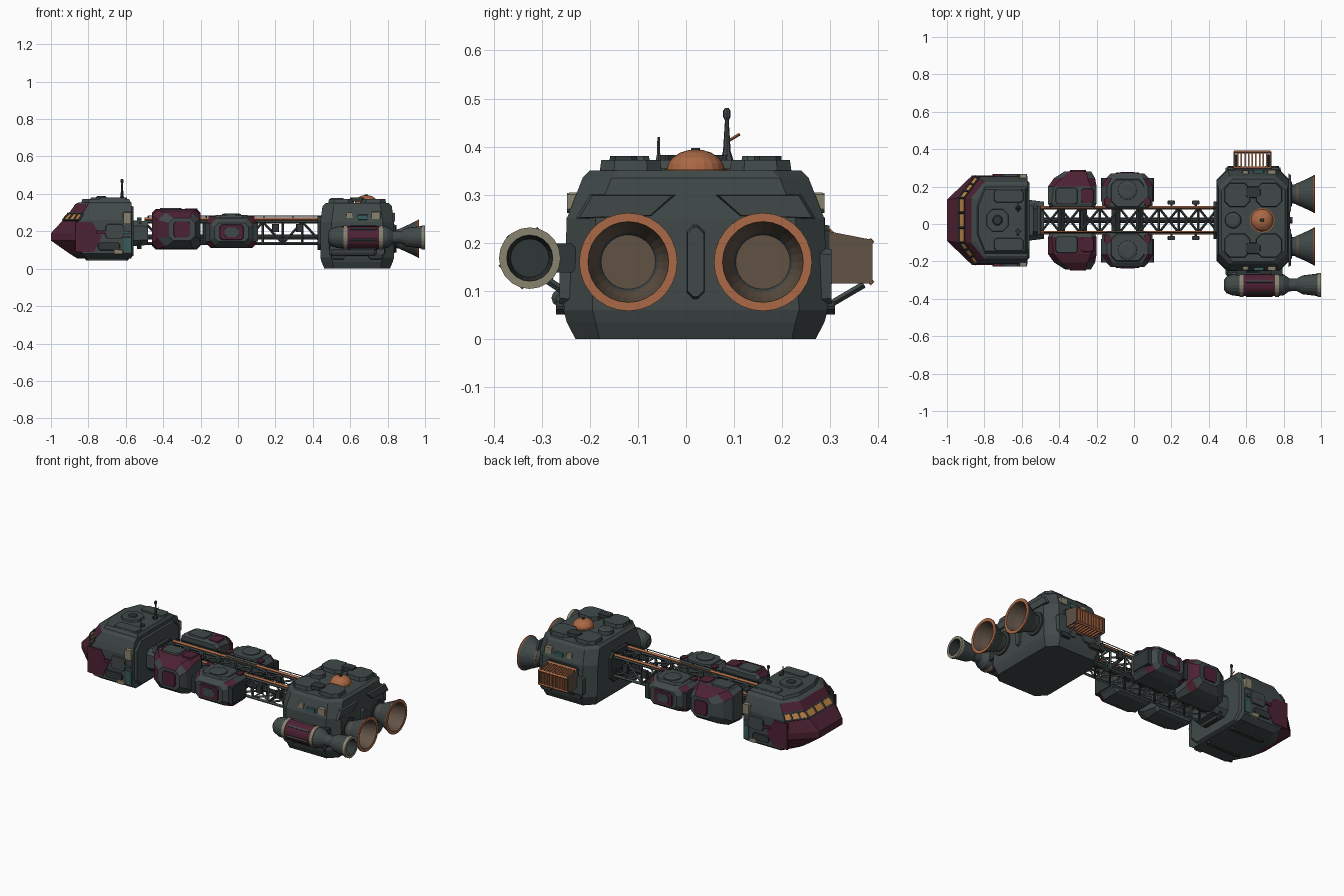
import bpy, bmesh, math
from mathutils import Vector

if "Cube" in bpy.data.objects:
    bpy.data.objects.remove(bpy.data.objects["Cube"])

MATS = {}
def material(name, rgb):
    m = bpy.data.materials.new(name)
    m.use_nodes = True
    m.diffuse_color = (*rgb, 1)
    m.node_tree.nodes["Principled BSDF"].inputs["Base Color"].default_value = (*rgb, 1)
    MATS[name] = m

material("hull", (.052, .066, .066))
material("trim", (.03, .037, .037))
material("maroon", (.075, .016, .033))
material("copper", (.4, .14, .06))
material("brown", (.12, .085, .06))
material("cream", (.25, .23, .16))
material("teal", (.035, .11, .105))
material("amber", (.5, .22, .06))
NAMES = list(MATS)
CY = .02          # centre line of the ship

def finish(name, bm):
    bmesh.ops.recalc_face_normals(bm, faces=bm.faces)
    used = sorted({f.material_index for f in bm.faces})
    me = bpy.data.meshes.new(name)
    for f in bm.faces:
        f.material_index = used.index(f.material_index)
    bm.to_mesh(me)
    bm.free()
    for i in used:
        me.materials.append(MATS[NAMES[i]])
    ob = bpy.data.objects.new(name, me)
    bpy.context.collection.objects.link(ob)
    return ob

def loft(name, rings, mat="hull", bands=None, rule=None):
    """Skin equal-sized rings, cap both ends, colour by band or by rule."""
    bm = bmesh.new()
    vs = [[bm.verts.new(p) for p in r] for r in rings]
    n = len(vs[0])
    for k in range(len(vs) - 1):
        for i in range(n):
            j = (i + 1) % n
            f = bm.faces.new((vs[k][i], vs[k][j], vs[k + 1][j], vs[k + 1][i]))
            f.material_index = NAMES.index(bands[k] if bands else mat)
    for r, b in ((vs[0], 0), (vs[-1], -1)):
        bm.faces.new(r).material_index = NAMES.index(bands[b] if bands else mat)
    if rule:
        bm.normal_update()
        for f in bm.faces:
            f.material_index = NAMES.index(rule(f.calc_center_median()))
    return finish(name, bm)

def place(axis, u, v, w):
    return {"x": (w, u, v), "y": (u, w, v), "z": (u, v, w)}[axis]

def octagon(cu, cv, a, b, c):
    q = [(a, c - b), (a, b - c), (a - c, b), (c - a, b), (-a, b - c), (-a, c - b), (c - a, -b), (a - c, -b)]
    return [(cu + u, cv + v) for u, v in q]

def slab(name, axis, poly, w0, w1, mat="hull", taper=.92):
    cu = sum(p[0] for p in poly) / len(poly)
    cv = sum(p[1] for p in poly) / len(poly)
    loft(name, [[place(axis, cu + (u - cu) * s, cv + (v - cv) * s, w) for u, v in poly]
                for w, s in ((w0, 1), (w1, taper))], mat)

def plate(name, axis, cu, cv, a, b, w0, w1, mat="hull", c=.012, taper=.94):
    slab(name, axis, octagon(cu, cv, a, b, min(c, a * .8, b * .8)), w0, w1, mat, taper)

def lathe(name, axis, cu, cv, profile, mat="hull", bands=None, n=20):
    return loft(name, [[place(axis, cu + r * math.cos(t), cv + r * math.sin(t), w)
                        for t in (math.tau * i / n for i in range(n))] for w, r in profile], mat, bands)

def beams(name, segs, r, mat="hull", n=4):
    bm = bmesh.new()
    for p, q in segs:
        p, q = Vector(p), Vector(q)
        m = (q - p).to_track_quat("Z", "Y").to_matrix().to_4x4()
        m.translation = (p + q) / 2
        bmesh.ops.create_cone(bm, cap_ends=True, segments=n, radius1=r, radius2=r, depth=(q - p).length, matrix=m)
    for f in bm.faces:
        f.material_index = NAMES.index(mat)
    finish(name, bm)

# Cockpit: stacked plan outlines with a wedge nose
def plan(z, xf, xs, w, f):
    return [(x, CY + y, z) for x, y in ((-.57, -w), (xs, -w), (xf, -f), (xf, f), (xs, w), (-.57, w))]
def cockpit_colour(c):
    if c.x > -.8:
        return "hull"
    return "amber" if .255 < c.z < .3 else "maroon" if .08 < c.z < .345 else "hull"
levels = [plan(.055, -.86, -.8, .2, .1), plan(.08, -.9, -.83, .235, .11), plan(.15, -1, -.87, .235, .11),
          plan(.19, -1, -.87, .235, .11), plan(.26, -.935, -.85, .235, .12), plan(.295, -.905, -.83, .225, .12),
          plan(.345, -.87, -.8, .205, .12), plan(.355, -.85, -.79, .19, .11)]
loft("cockpit", levels, rule=cockpit_colour)
lo, hi = levels[4], levels[5]
mullions = [(Vector(lo[k]).lerp(Vector(lo[k + 1]), t), Vector(hi[k]).lerp(Vector(hi[k + 1]), t))
            for k in (1, 2, 3) for t in (0, .33, .67)]
beams("window_mullions", mullions + [(lo[4], hi[4])], .007, "trim")
for row, nm in ((lo, "window_sill"), (hi, "window_brow")):
    beams(nm, [(row[k], row[k + 1]) for k in (1, 2, 3)], .006, "trim")
slab("cockpit_roof", "z", [(-.57, -.16), (-.8, -.16), (-.84, -.06), (-.84, .1), (-.8, .2), (-.57, .2)], .35, .372)
plate("roof_hatch", "z", -.73, CY, .06, .06, .37, .382, c=.03)
lathe("hatch_cap", "z", -.73, CY, [(.38, .03), (.388, .022)], "trim", n=12)
for s in (-1, 1):
    plate("roof_panel", "z", -.67, CY + s * .13, .08, .035, .368, .38)
    plate("roof_stud", "z", -.62, CY + s * .06, .015, .015, .368, .382, "trim")
    y0, y1, y2 = (CY + s * d for d in (.225, .239, .246))
    slab("cheek_plate", "y", [(-.87, .09), (-.87, .25), (-.78, .25), (-.73, .17), (-.77, .09)], y0, y1, "maroon", 1)
    plate("side_panel", "y", -.66, .2, .05, .04, y0, y2)
    plate("side_stripe", "y", -.69, .195, .07, .009, y0, y2, "maroon")
    plate("upper_access_box", "y", -.592, .27, .022, .032, y0, y2, "cream", .004)
    plate("lower_access_box", "y", -.64, .09, .025, .012, y0, y2, "cream", .004)
    plate("teal_strip", "y", -.62, .195, .045, .006, y0, y2, "teal", .003)
    plate("teal_panel", "y", -.59, .13, .018, .04, y0, y1, "teal", .004)
    plate("lower_side_panel", "y", -.69, .12, .06, .022, y0, y2, "trim")
    plate("belly_runner", "z", -.7, CY + s * .1, .12, .015, .06, .045, "trim")
plate("cockpit_rear_frame", "x", CY, .2, .215, .14, -.575, -.56, c=.05)
lathe("tall_antenna", "z", -.62, .085, [(.365, .016), (.39, .008), (.455, .004), (.462, .008), (.474, .008), (.48, .004)], n=8)
lathe("short_antenna", "z", -.62, -.057, [(.365, .008), (.385, .004), (.42, .003)], n=6)
beams("antenna_arm", [((-.62, .09, .413), (-.62, .112, .426))], .003, "copper")

# Neck between cockpit and truss
plate("neck", "x", CY, .19, .11, .07, -.57, -.48, c=.03, taper=.9)
plate("neck_ring", "x", CY, .19, .09, .085, -.54, -.515, "trim", .03, 1)

# Truss
X0, X1, H, ZB, ZT = -.5, .45, .066, .135, .25
chords = [((X0, CY + s * H, z), (X1, CY + s * H, z)) for s in (-1, 1) for z in (ZB, ZT)]
beams("truss_chords", chords, .009)
beams("copper_rails", [((X0, CY + s * H, .264), (X1, CY + s * H, .264)) for s in (-1, 1)], .009, "copper")
braces, bays = [], 9
step = (X1 - X0) / bays
for i in range(bays):
    a, b = X0 + i * step, X0 + (i + 1) * step
    L, R = CY - H, CY + H
    for z in (ZB, ZT):
        braces += [((a, L, z), (b, R, z)), ((a, R, z), (b, L, z)), ((a, L, z), (a, R, z))]
    for y in (L, R):
        braces += [((a, y, ZB), (a, y, ZT)), ((a, y, ZB if i % 2 else ZT), (b, y, ZT if i % 2 else ZB))]
beams("truss_braces", braces, .0065)
rails = [((-.48, CY + s * H, .282), (.45, CY + s * H, .282)) for s in (-1, 1)]
rails += [((-.48 + .155 * i, CY + s * H, .25), (-.48 + .155 * i, CY + s * H, .282)) for i in range(7) for s in (-1, 1)]
beams("handrails", rails, .003, "trim")
beams("centre_pipe", [((X0, CY, .17), (X1, CY, .17))], .014, "trim", 8)
for x in (.2, .33):
    for s in (-1, 1):
        beams("thruster_arm", [((x, CY + s * .06, .22), (x, CY + s * .095, .22))], .006)
        plate("thruster_block", "z", x, CY + s * .095, .02, .011, .195, .24, "trim", .004)

# Cargo pods, mirrored on both sides of the truss
def pod(name, s, cx, cz, stages, colour):
    rings = [[(u, CY + s * d, v) for u, v in octagon(cx + dx, cz, a, b, c)] for d, dx, a, b, c in stages]
    loft(name, rings, rule=lambda p: colour(p, (p.y - CY) * s))
front_stages = [(.07, 0, .12, .1, .02), (.09, 0, .13, .108, .02), (.18, 0, .13, .105, .03),
                (.225, .012, .11, .09, .04), (.262, .03, .07, .06, .025)]
rear_stages = [(.06, 0, .12, .075, .02), (.08, 0, .135, .085, .025), (.18, 0, .135, .085, .025),
               (.225, 0, .115, .07, .03), (.25, 0, .09, .05, .02)]
for s in (-1, 1):
    y = CY + s * .25
    def front_colour(p, d, s=s):
        if p.z > .28 and d > (.1 if s < 0 else .185):
            return "maroon"
        return "maroon" if d > .18 and abs(p.x + .31) > .08 and (p.x > -.31) == (s > 0) else "hull"
    pod("front_pod", s, -.33, .21, front_stages, front_colour)
    plate("front_pod_face", "y", -.3, .21, .045, .045, y + s * .005, y + s * .019, "maroon")
    plate("front_pod_lid", "z", -.36, CY + s * .13, .06, .045, .312, .325)
    plate("front_pod_patch", "z", -.25, CY + s * .13, .035, .04, .312, .322, "maroon")
    pod("rear_pod", s, -.035, .195, rear_stages,
        lambda p, d: "maroon" if .18 < d < .24 and abs(p.x + .035) > .1 and abs(p.z - .195) > .03 else "hull")
    plate("rear_pod_face", "y", -.035, .195, .065, .042, y - s * .002, y + s * .006, "maroon")
    plate("rear_pod_face_lid", "y", -.035, .195, .04, .027, y, y + s * .009, "hull")
    plate("rear_pod_lid", "z", -.035, CY + s * .145, .09, .075, .272, .287, c=.03)
    lathe("rear_pod_hatch", "z", -.035, CY + s * .16, [(.28, .052), (.292, .05), (.296, .036)], n=16)
    for k in (-1, 1):
        plate("rear_pod_bracket", "y", -.035 + k * .125, .195, .016, .05, CY + s * .1, CY + s * .225, "trim", .004, 1)
        plate("rear_pod_mark", "z", -.035 + k * .105, CY + s * .1, .018, .025, .275, .284, "maroon")
    beams("pod_mounts", [((x, CY, .19), (x, CY + s * .1, .19)) for x in (-.39, -.27, -.1, .03)], .02, "trim")

# Engine block
BX = .637
block = [(0, .175, .25, .05), (.035, .19, .268, .06), (.06, .197, .275, .06), (.25, .197, .268, .06),
         (.335, .185, .235, .06), (.35, .17, .22, .06)]
loft("engine_block", [[(u, v, z) for u, v in octagon(BX, CY, a, b, c)] for z, a, b, c in block])
for s in (-1, 1):
    for k in (-1, 1):
        plate("block_roof_panel", "z", BX + k * .085, CY + s * .135, .07, .065, .345, .372, c=.03)
    plate("block_roof_box", "z", BX, CY + s * .15, .04, .03, .36, .38, "trim")
    slab("rear_upper_panel", "x", [(CY + s * y, z) for y, z in ((.04, .3), (.22, .3), (.25, .25), (.09, .255))], .825, .84)
    for k in (-1, 1):
        plate("block_side_panel", "y", BX + k * .085, .13, .065, .06, CY + s * .255, CY + s * .283)
        plate("block_foot_box", "y", BX + k * .1, .065, .04, .015, CY + s * .26, CY + s * .29, "trim")
    plate("block_cream_box", "y", BX + .1, .285, .025, .02, CY + s * .24, CY + s * .268, "cream", .004)
    plate("block_small_box", "y", BX - .04, .285, .018, .016, CY + s * .24, CY + s * .265, "cream", .004)
    plate("block_teal_box", "y", BX + .03, .275, .03, .014, CY + s * .24, CY + s * .268, "teal", .004)
lathe("roof_hatch_round", "z", .53, CY, [(.34, .045), (.372, .042), (.378, .03)], n=16)
lathe("dome", "z", .685, CY, [(.345, .066), (.352, .066), (.352, .06)] +
      [(.352 + .042 * math.sin(t), .06 * math.cos(t)) for t in (.3, .65, 1, 1.3)], "copper")
lathe("dome_cap", "z", .685, CY, [(.39, .012), (.397, .009)], "trim", n=10)
plate("rear_keel_plate", "x", CY, .16, .019, .08, .825, .848, c=.014, taper=.9)
plate("truss_socket", "x", CY, .19, .1, .09, .425, .45, "trim", .03, 1)

# Main engines
for y in (-.12, .16):
    lathe("main_engine", "x", y, .16,
          [(.82, .068), (.843, .068), (.845, .05), (.86, .052), (.93, .084), (.958, .098), (.962, .102), (.968, .102),
           (.968, .084), (.92, .074), (.87, .058)],
          bands=["trim", "trim"] + ["hull"] * 3 + ["copper"] * 3 + ["brown"] * 2, n=28)

# Side booster
PY, PZ = -.325, .168
lathe("booster", "x", PY, PZ, [(.48, .025), (.495, .045), (.53, .058), (.57, .06), (.77, .06), (.8, .056), (.83, .035),
      (.87, .033), (.9, .05), (.98, .06), (.982, .064), (1, .064), (1, .048), (.92, .04)],
      bands=["hull"] * 3 + ["maroon"] + ["hull"] * 5 + ["cream"] * 3 + ["trim"])
for x in (.575, .765):
    lathe("booster_band", "x", PY, PZ, [(x - .01, .064), (x + .01, .064)], "cream")
    plate("booster_pylon", "x", -.27, PZ, .04, .03, x - .03, x + .03, "trim", .008, 1)
beams("booster_ribs", [((.6, PY + .06 * math.cos(t), PZ + .06 * math.sin(t)), (.74, PY + .06 * math.cos(t), PZ + .06 * math.sin(t)))
                       for t in (math.tau * (i + .25) / 6 for i in range(6))], .007, "hull")
beams("booster_struts", [((x, -.24, .09), (x, -.3, .13)) for x in (.6, .74)], .008)
lathe("lower_pipe", "x", -.262, .085, [(.49, .008), (.5, .018), (.73, .018), (.74, .008)], n=10)

# Radiator rack
side = [(.285, .115), (.285, .226), (.388, .206), (.388, .115)]
XA, XB, N = .535, .73, 10
for i in range(N + 1):
    x = XA + (XB - XA) * i / N
    end = i in (0, N)
    slab("radiator_side" if end else "radiator_fin", "x", side, x - .004, x + .004, "brown" if end else "copper", 1)
beams("radiator_frame", [((XA, y, z), (XB, y, z)) for y, z in ((.384, .202), (.384, .119), (.3, .222), (.3, .119))], .008, "copper")
beams("radiator_struts", [((x, .37, .113), (x, .29, .066)) for x in (XA + .01, XB - .01)], .007)
plate("radiator_mount", "y", (XA + XB) / 2, .17, .11, .07, .27, .298, "trim")
